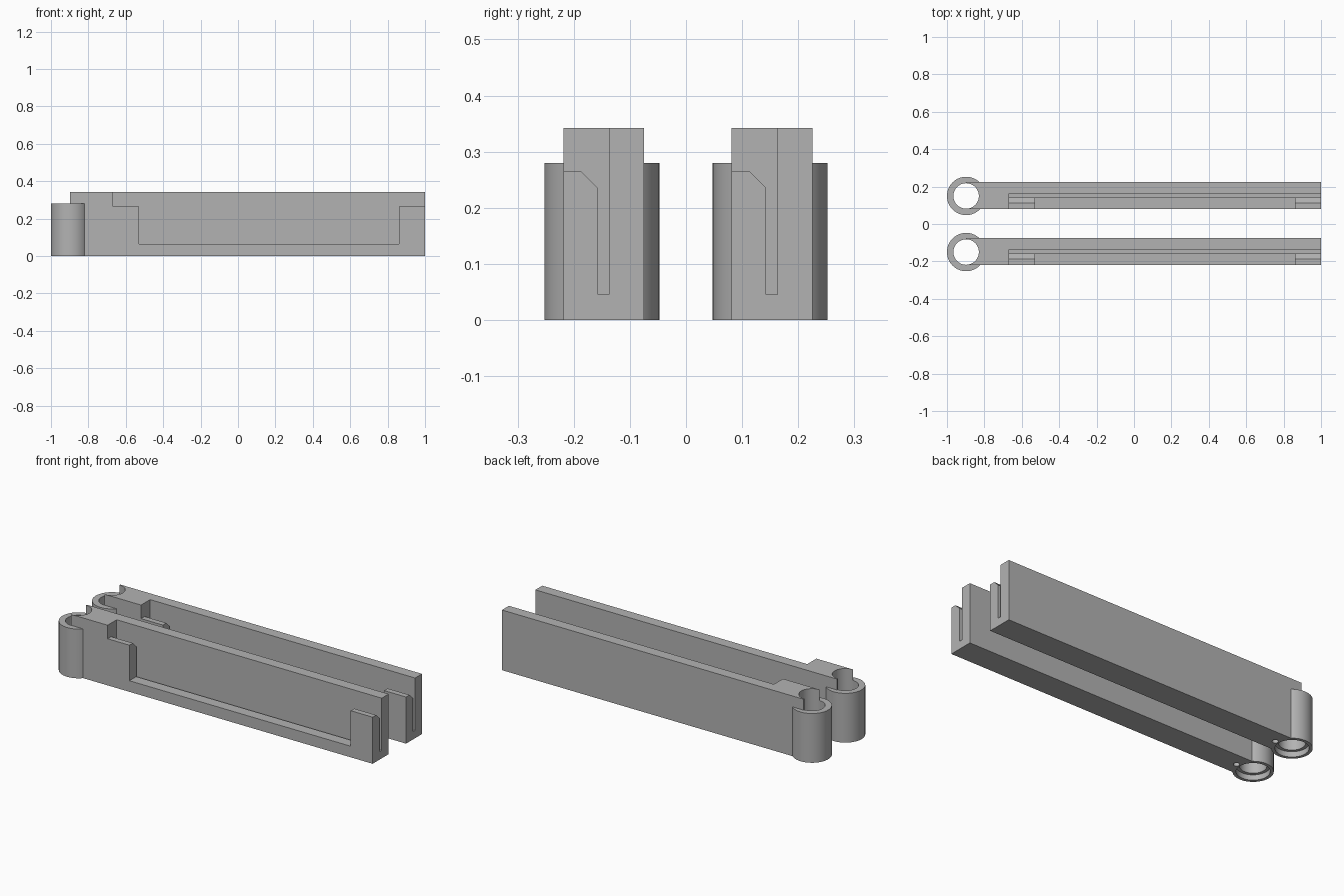
import bpy, bmesh
from mathutils import Vector

if "Cube" in bpy.data.objects:
    bpy.data.objects.remove(bpy.data.objects["Cube"], do_unlink=True)

RING_X = -0.8975
ARM_TOP = 0.342

grey = bpy.data.materials.new("plain_grey")
grey.use_nodes = True
grey.diffuse_color = (0.45, 0.45, 0.45, 1)
grey.node_tree.nodes["Principled BSDF"].inputs["Base Color"].default_value = (0.45, 0.45, 0.45, 1)


def prism(name, profile, x0, x1):
    """Extrude a (y, z) profile along x."""
    bm = bmesh.new()
    face = bm.faces.new([bm.verts.new((x0, y, z)) for y, z in profile])
    out = bmesh.ops.extrude_face_region(bm, geom=[face])
    moved = [g for g in out["geom"] if isinstance(g, bmesh.types.BMVert)]
    bmesh.ops.translate(bm, verts=moved, vec=Vector((x1 - x0, 0, 0)))
    bmesh.ops.recalc_face_normals(bm, faces=bm.faces)
    mesh = bpy.data.meshes.new(name)
    bm.to_mesh(mesh)
    bm.free()
    mesh.materials.append(grey)
    obj = bpy.data.objects.new(name, mesh)
    bpy.context.collection.objects.link(obj)
    return obj


def box(name, x0, x1, y0, y1, z0, z1):
    return prism(name, [(y0, z0), (y1, z0), (y1, z1), (y0, z1)], x0, x1)


def cylinder(name, x, radius, z0, z1, sides=64):
    bpy.ops.mesh.primitive_cylinder_add(vertices=sides, radius=radius, depth=z1 - z0,
                                        location=(x, 0, (z0 + z1) / 2))
    obj = bpy.context.object
    obj.name = name
    obj.data.materials.append(grey)
    return obj


def combine(target, tool, operation):
    """Apply a boolean and discard the tool."""
    bpy.context.view_layer.update()
    mod = target.modifiers.new(operation, "BOOLEAN")
    mod.operation = operation
    mod.solver = "EXACT"
    mod.object = tool
    bpy.ops.object.select_all(action="DESELECT")
    target.select_set(True)
    bpy.context.view_layer.objects.active = target
    bpy.ops.object.modifier_apply(modifier=mod.name)
    bpy.data.objects.remove(tool, do_unlink=True)


# Long arm
arm = box("front_hinged_arm", RING_X, 1, -0.0685, 0.075, 0, ARM_TOP)

# Deep slot behind a lower, chamfered front lip
slot = [(0.013, 0.045), (0.013, 0.5), (-0.1, 0.5), (-0.1, 0.265),
        (-0.037, 0.265), (-0.007, 0.235), (-0.007, 0.045)]
combine(arm, prism("slot_cutter", slot, -0.667, 1.1), "DIFFERENCE")

# Wide opening in the front lip
combine(arm, box("opening_cutter", -0.53, 0.862, -0.1, 0.003, 0.063, 0.5), "DIFFERENCE")

# Hinge ring with its bore, bottom recess and small pin hole
combine(arm, cylinder("hinge_ring", RING_X, 0.1025, 0, 0.28), "UNION")
combine(arm, cylinder("bore_cutter", RING_X, 0.068, -0.1, 0.5), "DIFFERENCE")
combine(arm, cylinder("recess_cutter", RING_X, 0.085, -0.1, 0.03), "DIFFERENCE")
combine(arm, cylinder("pin_hole_cutter", RING_X + 0.108, 0.016, -0.1, 0.05, 24), "DIFFERENCE")

bpy.ops.object.shade_smooth_by_angle()

# Matching second arm
second = arm.copy()
second.data = arm.data.copy()
second.name = "back_hinged_arm"
bpy.context.collection.objects.link(second)
arm.location.y = -0.15
second.location.y = 0.15
